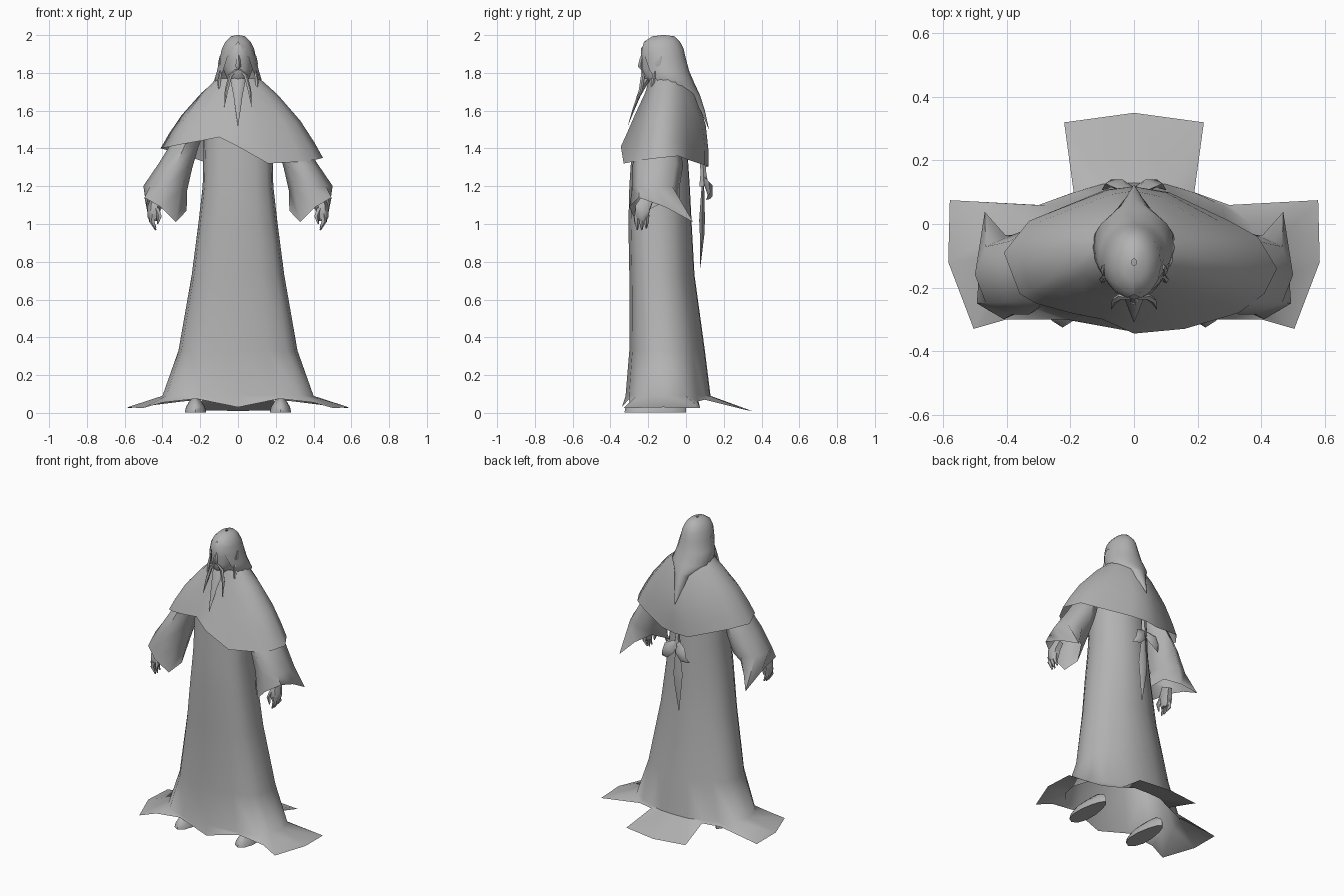
import bpy, math
from mathutils import Vector

grey = bpy.data.materials.new("plain_grey")
grey.diffuse_color = (0.45, 0.45, 0.45, 1)


def loft(name, rings, closed=True, caps=False, mirror=False, angle=60):
    """Skin a list of rings that have equal point counts."""
    n = len(rings[0])
    verts = [tuple(p) for r in rings for p in r]
    faces = []
    for i in range(len(rings) - 1):
        for j in range(n if closed else n - 1):
            k = (j + 1) % n
            faces.append((i * n + j, (i + 1) * n + j, (i + 1) * n + k, i * n + k))
    if caps:
        faces.append(tuple(range(n)))
        faces.append(tuple(reversed(range(len(verts) - n, len(verts)))))
    me = bpy.data.meshes.new(name)
    me.from_pydata(verts, [], faces)
    me.materials.append(grey)
    ob = bpy.data.objects.new(name, me)
    bpy.context.collection.objects.link(ob)
    if mirror:
        ob.modifiers.new("mirror", 'MIRROR')
    bpy.ops.object.select_all(action='DESELECT')
    ob.select_set(True)
    bpy.context.view_layer.objects.active = ob
    bpy.ops.object.shade_smooth_by_angle(angle=math.radians(angle))
    return ob


def ellipse(cx, cy, z, rx, ry, n=8, tilt=0.0, gap=None):
    """Ring that starts at the front and runs counter-clockwise; gap opens the front."""
    pts = []
    for k in range(n):
        if gap is None:
            a = 2 * math.pi * k / n
        else:
            g = math.radians(gap)
            a = g + (2 * math.pi - 2 * g) * k / (n - 1)
        dx = rx * math.sin(a)
        pts.append((cx + dx, cy - ry * math.cos(a), z + tilt * dx))
    return pts


def tube(name, path, n=6, flat=1.0, mirror=False):
    """Tapered strand through (x, y, z, radius) points."""
    pts = [Vector(p[:3]) for p in path]
    rings = []
    for i, p in enumerate(pts):
        d = (pts[min(i + 1, len(pts) - 1)] - pts[max(i - 1, 0)]).normalized()
        side = d.cross(Vector((0, 1, 0))).normalized()
        up = side.cross(d)
        r = path[i][3]
        rings.append([p + side * (r * math.cos(t)) + up * (r * flat * math.sin(t))
                      for t in (-2 * math.pi * k / n for k in range(n))])
    return loft(name, rings, caps=True, mirror=mirror)


def both_sides(half):
    return half + [(-x, y, z) for x, y, z in reversed(half[1:-1])]


# Robe: one cross-section scaled down the body, ending in trailing hem panels
section = [(0, 0), (.5, .04), (.82, .13), (.95, .27), (1, .49),
           (.92, .71), (.7, .84), (.48, .93), (.25, .99), (0, 1)]
levels = [(1.5, .18, -.28, .0), (1.2, .187, -.30, .02),
          (1.0, .21, -.305, .03), (.73, .245, -.30, .045), (.33, .315, -.30, .10),
          (.09, .40, -.32, .13)]
hem = [(0, -.34, .03), (.22, -.30, .075), (.40, -.30, .055), (.505, -.33, .025),
       (.585, -.12, .03), (.58, .075, .025), (.30, .06, .06), (.19, .10, .07),
       (.22, .32, .015), (0, .35, .01)]
rings = [both_sides([(w * u, f + (b - f) * t, z) for u, t in section])
         for z, w, f, b in levels]
loft("robe", rings + [both_sides(hem)])

# Shoulder cape with a lopsided hem
cape_hem = [(0, -.345, 1.41), (.16, -.33, 1.32), (.33, -.28, 1.33), (.41, -.22, 1.34),
            (.45, -.14, 1.35), (.39, -.04, 1.36), (.30, .01, 1.34), (.11, .10, 1.31),
            (0, .118, 1.305), (-.09, .108, 1.30), (-.33, .01, 1.38), (-.41, -.09, 1.40),
            (-.36, -.22, 1.41), (-.31, -.25, 1.42), (-.20, -.28, 1.44), (-.10, -.30, 1.46)]
neck = ellipse(0, -.095, 1.77, .115, .10, 16)
rings = []
for s, fx, front, back in [(0, 0, 0, 0), (.2, .28, .13, .46), (.53, .64, .5, .88),
                           (.8, .86, .78, 1), (1, 1, 1, 1)]:
    ring = []
    for a, h in zip(neck, cape_hem):
        turn = min(max((a[1] + .195) / .2, 0), 1)      # 0 in front, 1 behind
        fy = front + (back - front) * turn
        ring.append((a[0] + (h[0] - a[0]) * fx, a[1] + (h[1] - a[1]) * fy,
                     a[2] + (h[2] - a[2]) * s))
    rings.append(ring)
loft("cape", rings)

# Sleeves: cuff cut upward on the inside, with a thin drooping rear corner
cuff = [(.41, -.30, 1.09), (.495, -.25, 1.14), (.485, -.11, 1.09), (.47, .038, 1.01),
        (.405, -.035, 1.08), (.33, -.11, 1.12), (.272, -.21, 1.07), (.33, -.265, 1.01)]
rings = [ellipse(cx, cy, z, rx, ry, 8, tilt) for cx, cy, z, rx, ry, tilt in [
    (.22, -.13, 1.52, .05, .075, .2), (.28, -.14, 1.42, .07, .105, .2),
    (.33, -.15, 1.31, .088, .135, .15), (.385, -.16, 1.19, .116, .125, .1)]]
loft("sleeve", rings + [cuff], mirror=True)

# Hand: palm and tapering fingers
tube("hand", [(.43, -.20, 1.14, .028), (.445, -.23, 1.085, .036),
              (.448, -.232, 1.04, .032), (.445, -.232, 1.015, .022)], flat=1.25, mirror=True)
for i, (y, low) in enumerate([(-.258, .97), (-.234, .968), (-.21, .978)]):
    tube(f"finger_{i + 1}", [(.448, y, 1.05, .017), (.455, y, 1.015, .015),
                             (.435, y, low, .004)], n=5, mirror=True)
tube("thumb", [(.43, -.255, 1.08, .015), (.415, -.265, 1.04, .013), (.425, -.27, 1.0, .004)],
     n=5, mirror=True)

# Shoes: broad at the toe, narrow at the heel
shoe = [ellipse(.225, cy, z, rx, ry, 12) for cy, z, rx, ry in [
    (-.15, .085, .012, .09), (-.155, .06, .04, .14), (-.16, .03, .06, .16),
    (-.163, .003, .066, .163)]]
shoe = [[(.225 + (x - .225) * (.85 - 1.4 * (y + .16)), y, z) for x, y, z in r] for r in shoe]
loft("shoe", shoe, caps=True, mirror=True)

# Face
face = [ellipse(0, cy, z, rx, ry, 12) for cy, z, rx, ry in [
    (-.13, 1.975, .05, .07), (-.14, 1.93, .075, .098), (-.14, 1.87, .08, .096),
    (-.145, 1.82, .078, .09), (-.15, 1.775, .06, .08), (-.13, 1.74, .05, .06)]]
loft("face", face, caps=True)
tube("nose", [(0, -.225, 1.91, .006), (0, -.235, 1.87, .012), (0, -.24, 1.835, .016),
              (0, -.23, 1.82, .008)], n=5)
tube("ear", [(.088, -.15, 1.82, .006), (.092, -.145, 1.85, .014), (.092, -.135, 1.89, .005)],
     n=6, flat=1.6, mirror=True)

# Hair: cap opening around the face and tapering to a point down the back
hair = [ellipse(0, cy, z, rx, ry, 15, 0, gap) for cy, z, rx, ry, gap in [
    (-.12, 2.0, .008, .01, 0), (-.12, 1.993, .04, .06, 0), (-.127, 1.965, .068, .095, 0),
    (-.125, 1.93, .085, .112, 15), (-.12, 1.88, .097, .118, 36), (-.105, 1.81, .112, .122, 45),
    (-.075, 1.74, .132, .122, 60), (-.07, 1.68, .09, .145, 130), (-.07, 1.60, .06, .17, 150),
    (-.07, 1.50, .03, .192, 175)]]
loft("hair", hair, closed=False)
tube("front_lock", [(.092, -.165, 1.81, .008), (.10, -.175, 1.75, .010),
                    (.10, -.185, 1.69, .002)], n=5, mirror=True)

# Beard and moustache
tube("beard", [(0, -.19, 1.79, .045), (0, -.215, 1.75, .038), (0, -.25, 1.68, .024),
               (0, -.28, 1.60, .013), (0, -.308, 1.52, .001)], flat=.45)
tube("moustache", [(.01, -.232, 1.815, .006), (.04, -.228, 1.785, .011),
                   (.06, -.24, 1.71, .010), (.072, -.268, 1.62, .001)], n=5, mirror=True)

# Sash knot and hanging tail behind
tube("knot_cord", [(0, .09, 1.34, .018), (0, .092, 1.27, .016), (0, .095, 1.20, .026)], n=5)
tube("knot_loop", [(.002, .095, 1.245, .012), (.04, .12, 1.20, .042),
                   (.07, .128, 1.15, .026), (.10, .108, 1.13, .003)], n=4, flat=.5, mirror=True)
tube("sash_tail", [(0, .09, 1.23, .012), (0, .085, 1.02, .034), (0, .085, .94, .026),
                   (0, .075, .77, .002)], n=4, flat=.45)
